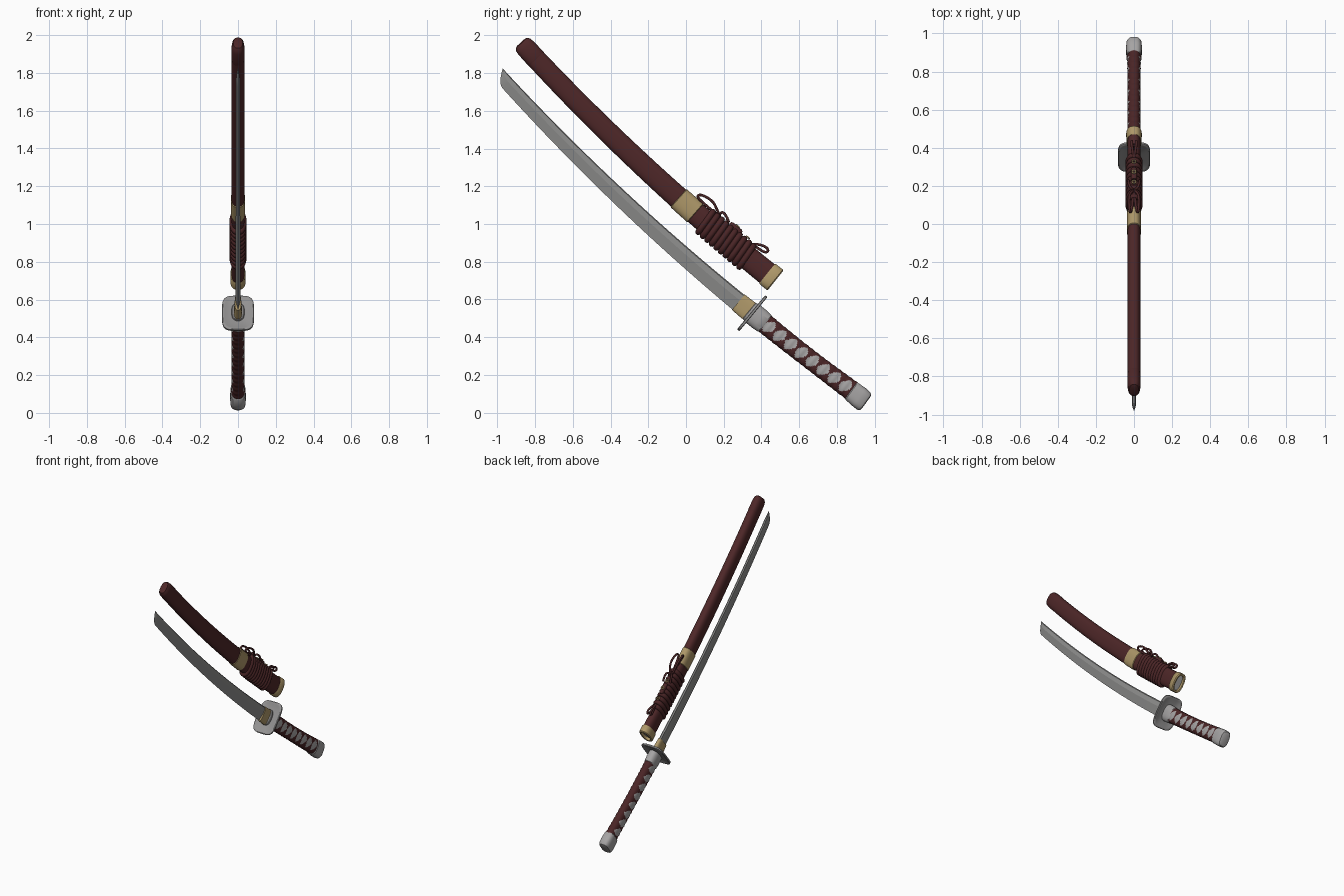
import bpy, bmesh, math
from mathutils import Vector

if "Cube" in bpy.data.objects:
    bpy.data.objects.remove(bpy.data.objects["Cube"])

K = math.radians(4.7)  # bend of the shared arc per unit of length


def material(name, rgb):
    m = bpy.data.materials.new(name)
    m.diffuse_color = (*rgb, 1)
    m.use_nodes = True
    m.node_tree.nodes["Principled BSDF"].inputs["Base Color"].default_value = m.diffuse_color
    return m


RED = material("dark_red_lacquer", (0.075, 0.02, 0.021))
CORD = material("dark_red_cord", (0.068, 0.018, 0.019))
GOLD = material("dull_gold", (0.42, 0.31, 0.14))
STEEL = material("blade_steel", (0.27, 0.27, 0.265))
SILVER = material("pale_silver", (0.38, 0.37, 0.37))
IRON = material("guard_grey", (0.29, 0.285, 0.285))


# Curved axis: s runs towards the tip, u towards the spine, x sideways
def axis(y0, z0, degrees):
    a0 = math.radians(degrees)

    def at(s, u=0, x=0):
        a = a0 + K * s
        y = y0 - (math.sin(a) - math.sin(a0)) / K + u * math.sin(a)
        z = z0 - (math.cos(a) - math.cos(a0)) / K + u * math.cos(a)
        return Vector((x, y, z))
    return at


sword = axis(0.351, 0.527, 39.5)
sheath = axis(0.475, 0.701, 38.7)


def finish(ob, angle=35):
    bpy.ops.object.select_all(action='DESELECT')
    ob.select_set(True)
    bpy.context.view_layer.objects.active = ob
    bpy.ops.object.shade_smooth_by_angle(angle=math.radians(angle))


def superellipse(n, power):
    out = []
    for i in range(n):
        t = 2 * math.pi * (i + 0.5) / n
        c, s = math.cos(t), math.sin(t)
        out.append((math.copysign(abs(c) ** (2 / power), c),
                    math.copysign(abs(s) ** (2 / power), s)))
    return out


def skin(name, at, rings, mats, rule=None, angle=35):
    """Join rings of (s, u, x) points into a capped solid."""
    bm = bmesh.new()
    n = len(rings[0])
    vs = [[bm.verts.new(at(*p)) for p in r] for r in rings]
    for j in range(len(rings) - 1):
        for i in range(n):
            k = (i + 1) % n
            f = bm.faces.new((vs[j][i], vs[j][k], vs[j + 1][k], vs[j + 1][i]))
            if rule:
                f.material_index = rule(rings[j][i], rings[j + 1][k])
    bm.faces.new(vs[0])
    bm.faces.new(vs[-1])
    bmesh.ops.recalc_face_normals(bm, faces=bm.faces)
    me = bpy.data.meshes.new(name)
    bm.to_mesh(me)
    bm.free()
    for m in mats:
        me.materials.append(m)
    ob = bpy.data.objects.new(name, me)
    bpy.context.collection.objects.link(ob)
    finish(ob, angle)
    return ob


def loft(name, at, secs, mats, power=2.5, n=40, rule=None):
    """Sections are (s, half x, lowest u, highest u)."""
    shape = superellipse(n, power)
    rings = [[(s, (lo + hi) / 2 + v * (hi - lo) / 2, h * hx) for h, v in shape]
             for s, hx, lo, hi in secs]
    return skin(name, at, rings, mats, rule)


def cord(name, at, pts, r, mat, closed):
    cu = bpy.data.curves.new(name, 'CURVE')
    cu.dimensions = '3D'
    cu.bevel_depth = r
    cu.bevel_resolution = 3
    cu.resolution_u = 4
    cu.use_fill_caps = True
    sp = cu.splines.new('NURBS')
    sp.points.add(len(pts) - 1)
    for p, q in zip(sp.points, pts):
        p.co = (*at(*q), 1)
    sp.order_u = 3
    sp.use_cyclic_u = closed
    sp.use_endpoint_u = not closed
    cu.materials.append(mat)
    ob = bpy.data.objects.new(name, cu)
    bpy.context.collection.objects.link(ob)
    bpy.ops.object.select_all(action='DESELECT')
    ob.select_set(True)
    bpy.context.view_layer.objects.active = ob
    bpy.ops.object.convert(target='MESH')
    finish(bpy.context.object, 60)


# Blade: ridged section, edge sweeping up to the point at the spine
rings = []
stations = [0.02 + 1.76 * i / 30 for i in range(31)] + [1.78 + 0.075 * i / 6 for i in range(1, 7)]
for s in stations:
    t = s / 1.855
    hi, lo = 0.05 - 0.031 * t, -0.052
    e = max(0, (s - 1.78) / 0.075)
    lo += (hi - 0.001 - lo) * e ** 1.8
    ridge = lo + (hi - lo) * 0.62
    w = 0.013 * (1 - 0.2 * t) * (1 - 0.9 * e ** 2)
    rings.append([(s, lo, 0), (s, ridge, w), (s, hi - (hi - lo) * 0.06, w * 0.7), (s, hi, 0),
                  (s, hi - (hi - lo) * 0.06, -w * 0.7), (s, ridge, -w)])
skin("blade", sword, rings, [STEEL], angle=6)

# Blade collar, washer, guard with raised rim
loft("blade_collar", sword, [(0.02, 0.021, -0.057, 0.054), (0.094, 0.017, -0.055, 0.051)], [GOLD], 3)
loft("guard_washer", sword, [(0.0, 0.034, -0.056, 0.056), (0.018, 0.034, -0.056, 0.056),
                             (0.021, 0.03, -0.052, 0.052)], [SILVER])
guard = [(-0.005, 0.02), (-0.005, 0.098), (-0.008, 0.103), (-0.008, 0.113), (-0.005, 0.117),
         (0.005, 0.117), (0.008, 0.113), (0.008, 0.103), (0.005, 0.098), (0.005, 0.02)]
loft("guard", sword, [(s, h - 0.032 if h > 0.03 else h * 0.7, -h, h) for s, h in guard],
     [IRON], 4, 56)

# Handle ferrule and pommel
loft("handle_ferrule", sword, [(-0.005, 0.038, -0.06, 0.06), (-0.05, 0.039, -0.06, 0.06),
                               (-0.086, 0.037, -0.056, 0.056), (-0.09, 0.034, -0.052, 0.052)], [SILVER])
loft("pommel", sword, [(-0.665, 0.036, -0.054, 0.051), (-0.67, 0.04, -0.058, 0.054),
                       (-0.72, 0.042, -0.063, 0.055), (-0.752, 0.04, -0.064, 0.052),
                       (-0.764, 0.034, -0.057, 0.045), (-0.768, 0.024, -0.045, 0.033)], [SILVER], 3)


# Handle: cord wrap with pale diamond windows on both sides
def windows(p, q):
    s, u, x = [(a + b) / 2 for a, b in zip(p, q)]
    i = min(7, max(0, round((-0.115 - s) / 0.073)))
    ds = abs(s + 0.115 + 0.073 * i + 0.25 * u)
    return 1 if (ds / 0.031) ** 1.4 + (abs(u) / 0.04) ** 1.4 < 1 else 0


secs = []
for i in range(101):
    s = -0.085 - 0.595 * i / 100
    b = 0.0012 * math.cos(2 * math.pi * (s + 0.115) / 0.0365)
    waist = 0.003 * math.sin(math.pi * i / 100)
    h = 0.054 - waist + b
    secs.append((s, 0.035 - waist * 0.5 + b, -h, h))
loft("handle", sword, secs, [CORD, SILVER], 2.4, 64, windows)


# Scabbard body with rounded end
def half(s):
    return 0.064 - 0.011 * s / 1.85


body = [(s, 0.034, -half(s), half(s)) for s in [0.035 + 1.7 * i / 28 for i in range(29)]]
loft("scabbard", sheath, body, [RED])
ends = [(1.73, 0), (1.735, 0.001), (1.81, 0.0), (1.832, -0.003), (1.845, -0.01), (1.85, -0.022)]
loft("scabbard_end", sheath, [(s, 0.034 + g, -0.0535 - g * 1.2, 0.0535 + g * 1.2) for s, g in ends], [RED])

# Hollow mouth ring, its liner and the middle band
loft("mouth_ring", sheath, [(0.03, 0.028, -0.054, 0.054), (0.002, 0.028, -0.054, 0.054),
                            (0, 0.036, -0.064, 0.064), (0.006, 0.041, -0.069, 0.069),
                            (0.052, 0.04, -0.069, 0.069), (0.058, 0.036, -0.065, 0.065)], [GOLD])
loft("mouth_liner", sheath, [(0.022, 0.029, -0.055, 0.055), (0.032, 0.029, -0.055, 0.055)], [SILVER])
loft("scabbard_band", sheath, [(0.555, 0.034, -0.062, 0.062), (0.558, 0.037, -0.065, 0.065),
                               (0.672, 0.037, -0.0645, 0.0645), (0.675, 0.034, -0.061, 0.061)], [GOLD])

# Cord wound round the scabbard
ring = superellipse(24, 2.3)
for j in range(10):
    s0 = 0.2 + 0.0315 * j
    cord("cord_wrap", sheath, [(s0 + 0.006 * v, 0.066 * v, 0.029 * h) for h, v in ring], 0.0165, CORD, True)

# Loose cord loops along the spine side
for side in (-1, 1):
    x = 0.018 * side
    cord("cord_bow_loop", sheath, [(0.44, 0.068, 0), (0.48, 0.09, x), (0.53, 0.11, x * 1.5),
         (0.6, 0.095, x * 1.4), (0.61, 0.07, x), (0.55, 0.067, x * 0.5), (0.45, 0.07, 0)], 0.007, CORD, False)
    cord("cord_bow_tail", sheath, [(0.45, 0.07, 0), (0.46, 0.1, x), (0.42, 0.098, x * 1.6),
         (0.39, 0.08, x * 1.6)], 0.007, CORD, False)
    cord("cord_end_loop", sheath, [(0.22, 0.07, 0), (0.19, 0.095, x * 0.5), (0.14, 0.108, x * 0.7),
         (0.125, 0.09, x * 0.7), (0.15, 0.074, x * 0.5), (0.2, 0.072, 0)], 0.007, CORD, False)

# Hanging knob with gold eyelets
loft("cord_knob", sheath, [(0.3, 0.012, 0.05, 0.088), (0.31, 0.016, 0.05, 0.094),
                           (0.37, 0.016, 0.05, 0.094), (0.38, 0.012, 0.05, 0.088)], [RED], 3, 24)
for s0 in (0.26, 0.34, 0.4):
    u0 = 0.095 if s0 == 0.34 else 0.084
    cord("gold_eyelet", sheath, [(s0 + 0.01 * h, u0, 0.01 * v) for h, v in superellipse(12, 2)],
         0.004, GOLD, True)
